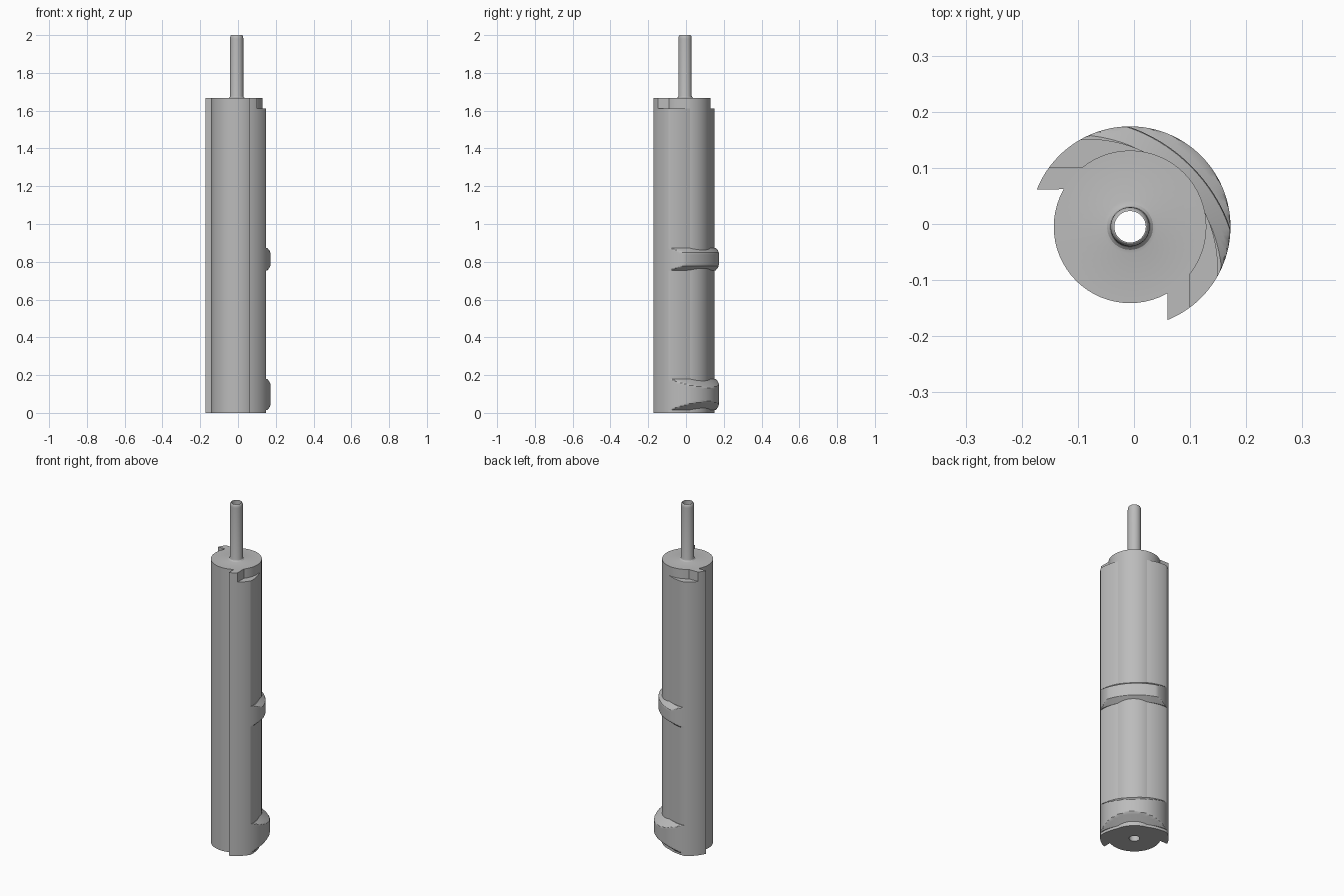
import bpy, bmesh
from math import sin, cos, radians, sqrt

cube = bpy.data.objects.get("Cube")
if cube:
    bpy.data.objects.remove(cube)

AXIS = (-0.007, -0.005)   # shaft axis
CORE, OUTER = 0.136, 0.179
BODY_TOP, STEP = 1.667, 1.612
FIN_TIP, FIN_END, FULL = -68.1, -29.7, 90   # angles, mirrored about 45 degrees

grey = bpy.data.materials.new("plain grey")
grey.use_nodes = True
grey.diffuse_color = (0.5, 0.5, 0.5, 1)
grey.node_tree.nodes["Principled BSDF"].inputs["Base Color"].default_value = (0.5, 0.5, 0.5, 1)


def finish(name, bm):
    bmesh.ops.remove_doubles(bm, verts=bm.verts, dist=1e-6)
    bmesh.ops.recalc_face_normals(bm, faces=bm.faces)
    mesh = bpy.data.meshes.new(name)
    bm.to_mesh(mesh)
    bm.free()
    mesh.materials.append(grey)
    ob = bpy.data.objects.new(name, mesh)
    ob.location = (*AXIS, 0)
    bpy.context.collection.objects.link(ob)
    bpy.ops.object.select_all(action='DESELECT')
    ob.select_set(True)
    bpy.context.view_layer.objects.active = ob
    bpy.ops.object.shade_smooth_by_angle(angle=radians(25))
    return ob


def loft(name, sections):
    """Skin between matching outlines given as (height, points)."""
    bm = bmesh.new()
    rings = [[bm.verts.new((x, y, z)) for x, y in pts] for z, pts in sections]
    n = len(rings[0])
    for a, b in zip(rings, rings[1:]):
        for i in range(n):
            j = (i + 1) % n
            bm.faces.new((a[i], a[j], b[j], b[i]))
    bm.faces.new(rings[0][::-1])
    bm.faces.new(rings[-1])
    return finish(name, bm)


def lathe(name, profile, steps=64):
    """Closed ring profile of (radius, height) turned round the axis."""
    bm = bmesh.new()
    cols = [[bm.verts.new((r * cos(k * 2 * radians(180) / steps),
                           r * sin(k * 2 * radians(180) / steps), z))
             for r, z in profile] for k in range(steps)]
    n = len(profile)
    for k in range(steps):
        a, b = cols[k], cols[(k + 1) % steps]
        for i in range(n):
            j = (i + 1) % n
            bm.faces.new((a[i], b[i], b[j], a[j]))
    return finish(name, bm)


def arc(start, end, radius, steps=48):
    """Points round the axis; radius is a number or a function of the angle."""
    pts = []
    for k in range(steps + 1):
        t = radians(start + (end - start) * k / steps)
        r = radius(t) if callable(radius) else radius
        pts.append((r * cos(t), r * sin(t)))
    return pts


def offset_circle(c, big, low):
    """Polar radius of a large circle centred at (-c, -c), kept in the outer arc."""
    def radius(t):
        u = cos(t) + sin(t)
        return max(low, min(OUTER, -c * u + sqrt(c * c * u * u - 2 * c * c + big * big)))
    return radius


# Bored core with the thin pin on top
tip = [(0.028 + 0.007 * cos(radians(a)), 1.98 + 0.02 * sin(radians(a))) for a in range(0, 91, 15)]
flare = [(0.047 - 0.012 * sin(radians(a)), BODY_TOP + 0.012 * (1 - cos(radians(a))))
         for a in range(0, 91, 30)]
lathe("core_and_pin", [(0.028, 0), (CORE, 0), (CORE, BODY_TOP)] + flare + tip)

# Long shell hugging the core, with its two hooked edges
mirror_end, mirror_tip = FULL - FIN_END, FULL - FIN_TIP
shell = ([(0.067, -0.11)] + arc(FIN_TIP, FIN_END, OUTER, 12)
         + arc(FIN_END, mirror_end, offset_circle(0.075, 0.2315, 0.125))
         + arc(mirror_end, mirror_tip, OUTER, 12) + [(-0.11, 0.067)]
         + arc(145, -55, 0.118))
loft("shell", [(0, shell), (STEP, shell)])

# Hooks that rise to the top of the core
hook = [(0.067, -0.11)] + arc(FIN_TIP, -53.3, OUTER, 8) + [(0.107, -0.08)]
loft("front_hook", [(1.55, hook), (BODY_TOP, hook)])
swapped = [(y, x) for x, y in hook]
loft("right_hook", [(1.55, swapped), (BODY_TOP, swapped)])


# Bands across the back left, with sloping upper and lower faces
def band(name, bottom, top, limit, rows=16):
    sections = []
    for k in range(rows + 1):
        z = bottom + (top - bottom) * k / rows
        big = min(limit, 0.263 + 1.24 * min(z - bottom, top - z))
        pts = arc(FIN_END, mirror_end, offset_circle(0.099, big, 0.115))
        sections.append((z, pts + arc(mirror_end, FIN_END, 0.105)))
    loft(name, sections)


band("middle_band", 0.755, 0.873, 0.294, 20)
band("lower_band", 0.015, 0.18, 0.34, 24)
